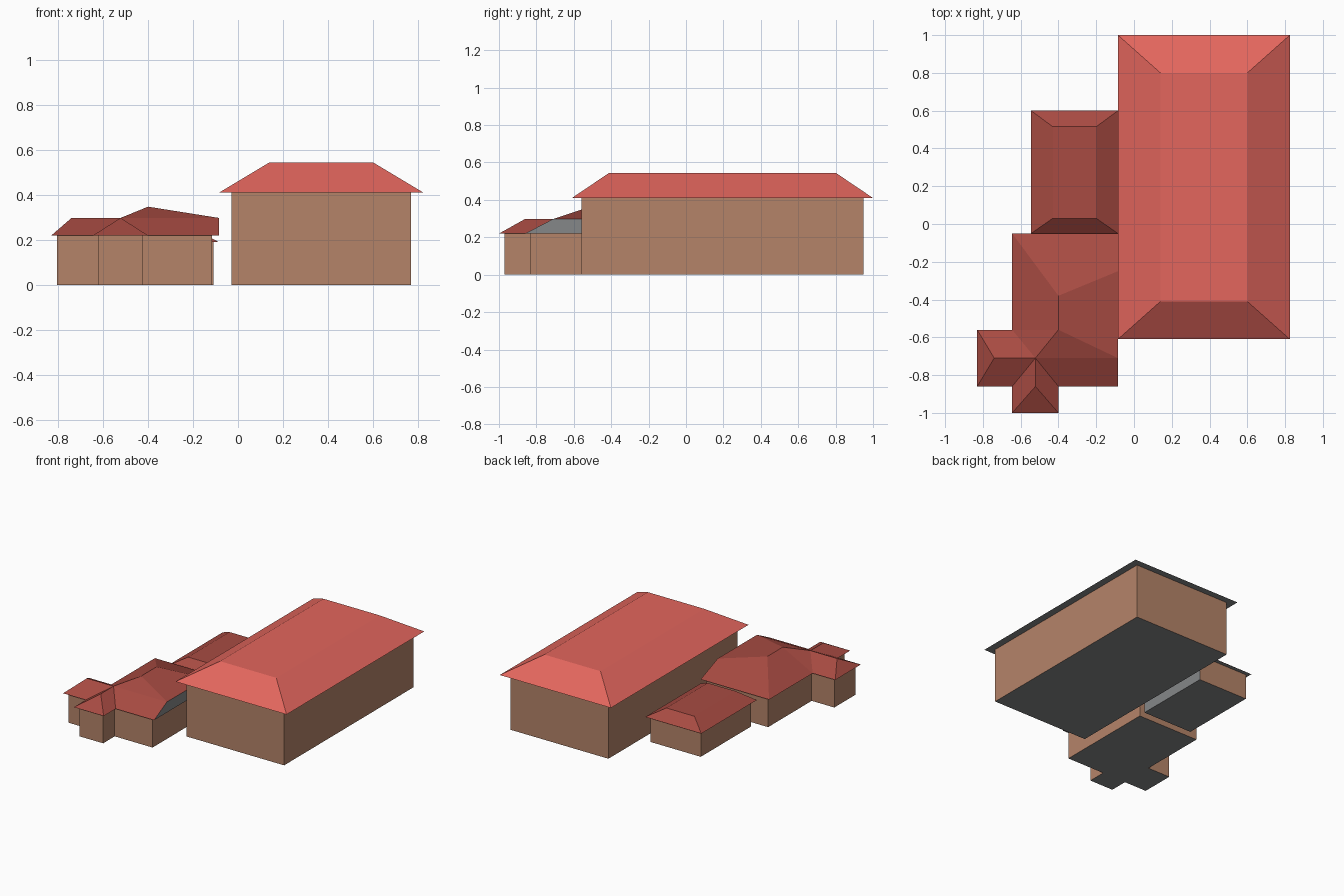
import bpy, bmesh

if "Cube" in bpy.data.objects:
    bpy.data.objects.remove(bpy.data.objects["Cube"])

def srgb(r, g, b):
    f = lambda c: ((c / 255 + 0.055) / 1.055) ** 2.4 if c > 10 else c / 255 / 12.92
    return (f(r), f(g), f(b), 1)

def material(name, rgb):
    m = bpy.data.materials.new(name)
    m.diffuse_color = srgb(*rgb)
    m.use_nodes = True
    m.node_tree.nodes["Principled BSDF"].inputs["Base Color"].default_value = m.diffuse_color
    return m

BRIGHT = material("bright_roof_red", (227, 102, 93))
DARK = material("dark_roof_red", (168, 75, 66))
WALL = material("wall_brown", (181, 132, 105))
GREY = material("plain_grey", (133, 135, 136))

def build(name, verts, faces, mat, is_grey):
    """Closed flat-shaded solid; faces whose normal passes is_grey are grey."""
    me = bpy.data.meshes.new(name)
    ob = bpy.data.objects.new(name, me)
    bpy.context.collection.objects.link(ob)
    me.materials.append(mat)
    me.materials.append(GREY)
    bm = bmesh.new()
    vs = [bm.verts.new(v) for v in verts]
    for f in faces:
        bm.faces.new([vs[i] for i in f])
    bmesh.ops.recalc_face_normals(bm, faces=bm.faces)
    bm.normal_update()
    for f in bm.faces:
        f.material_index = int(is_grey(f.normal))
    bm.to_mesh(me)
    bm.free()
    return ob

def walls(name, outline, h, is_grey=lambda n: n.z < -0.5):
    n = len(outline)
    verts = [(x, y, 0) for x, y in outline] + [(x, y, h) for x, y in outline]
    faces = [(i, (i + 1) % n, n + (i + 1) % n, n + i) for i in range(n)]
    faces += [tuple(range(n))[::-1], tuple(range(n, 2 * n))]
    return build(name, verts, faces, WALL, is_grey)

def rect(x0, x1, y0, y1):
    return [(x0, y0), (x1, y0), (x1, y1), (x0, y1)]

def hip_roof(name, eave, top, z0, z1, mat):
    verts = [(x, y, z0) for x, y in rect(*eave)] + [(x, y, z1) for x, y in rect(*top)]
    faces = [(i, (i + 1) % 4, 4 + (i + 1) % 4, 4 + i) for i in range(4)]
    faces += [(3, 2, 1, 0), (4, 5, 6, 7)]
    return build(name, verts, faces, mat, lambda n: n.z < 0.1)

# large hall
walls("hall_walls", rect(-0.03, 0.77, -0.56, 0.95), 0.41)
hip_roof("hall_roof", (-0.085, 0.825, -0.61, 1.0), (0.14, 0.60, -0.41, 0.80), 0.41, 0.545, BRIGHT)

# small rear annexe, with a grey party wall towards the hall
walls("annexe_walls", rect(-0.52, -0.11, -0.02, 0.57), 0.19,
      lambda n: n.z < -0.5 or n.x > 0.5)
hip_roof("annexe_roof", (-0.545, -0.085, -0.05, 0.60), (-0.43, -0.20, 0.03, 0.515), 0.19, 0.255, DARK)

# house with front and left wings
walls("house_walls", [(-0.62, -0.97), (-0.425, -0.97), (-0.425, -0.835), (-0.115, -0.835),
                      (-0.115, -0.075), (-0.62, -0.075), (-0.62, -0.585), (-0.805, -0.585),
                      (-0.805, -0.835), (-0.62, -0.835)], 0.22)

E, M, P = 0.22, 0.298, 0.348   # eave, wing ridge and peak heights
eaves = [(-0.645, -1.0), (-0.40, -1.0), (-0.40, -0.86), (-0.085, -0.86), (-0.085, -0.05),
         (-0.645, -0.05), (-0.645, -0.56), (-0.83, -0.56), (-0.83, -0.86), (-0.645, -0.86)]
verts = [(x, y, E) for x, y in eaves] + [
    (-0.522, -0.86, M),    # 10 front wing ridge end
    (-0.522, -0.71, M),    # 11 wing ridges meet
    (-0.74, -0.71, M),     # 12 left wing ridge end
    (-0.085, -0.71, M),    # 13 gable front
    (-0.085, -0.25, M),    # 14 gable back
    (-0.40, -0.56, P),     # 15 peak front
    (-0.40, -0.38, P)]     # 16 peak back
faces = [(0, 1, 10), (1, 2, 11, 10), (0, 10, 11, 9),      # front wing
         (9, 11, 12, 8), (8, 12, 7), (7, 12, 11, 6),      # left wing
         (2, 3, 13, 11), (11, 13, 15),                    # house front
         (13, 14, 16, 15), (14, 4, 5, 16),                # house right and back
         (6, 11, 15), (6, 15, 16, 5),                     # house left
         (3, 4, 14, 13), tuple(range(10))]                # gable, underside
build("house_roof", verts, faces, DARK, lambda n: n.z < 0.1)
